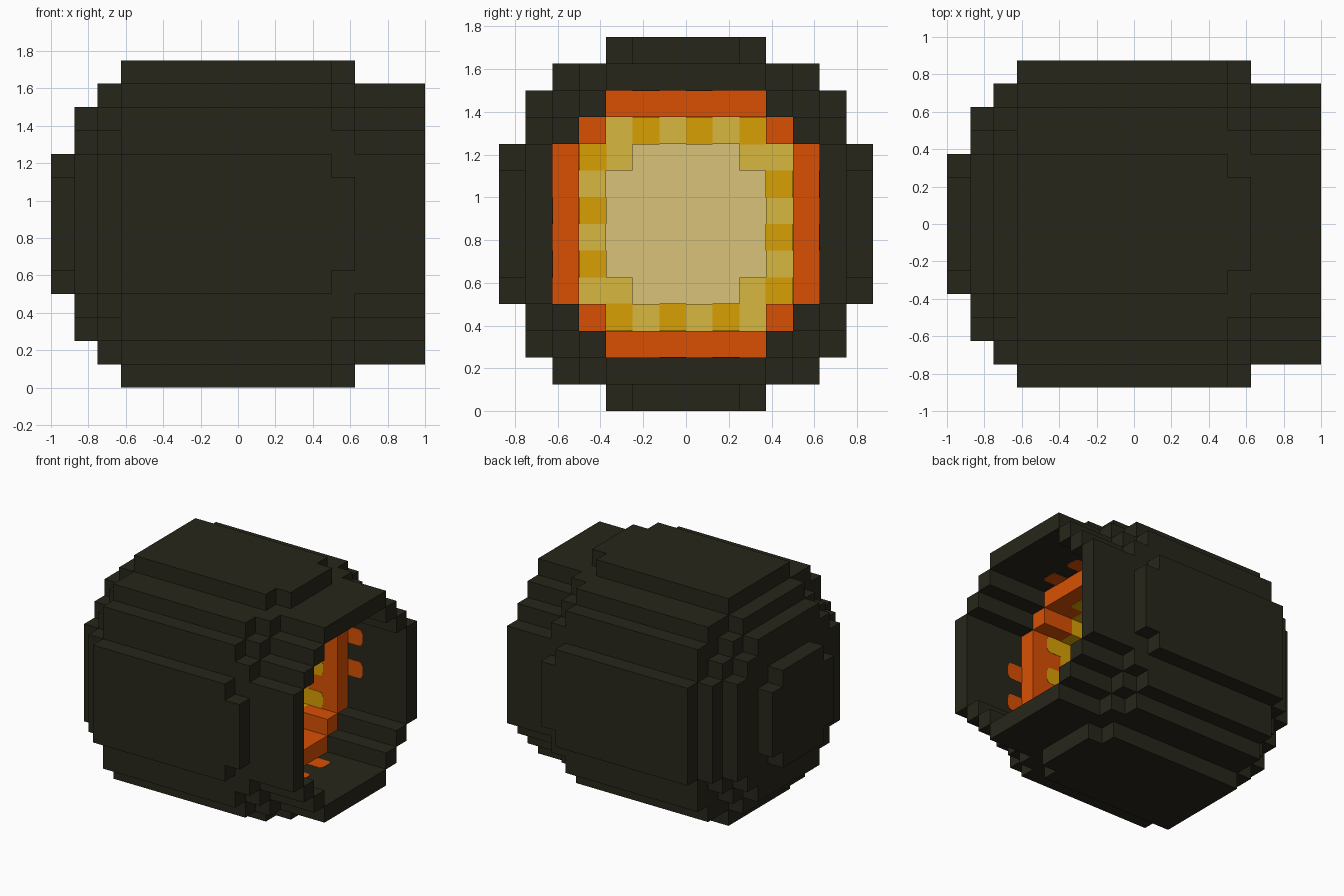
import bpy, bmesh
from mathutils import Vector

cube = bpy.data.objects.get("Cube")
if cube:
    bpy.data.objects.remove(cube)

U = 0.125      # one block
MID = 7        # height of the tunnel axis in blocks
EPS = 0.02     # how far painted cells stand proud, in blocks


def material(name, rgb):
    lin = [((c / 255 + 0.055) / 1.055) ** 2.4 for c in rgb]
    m = bpy.data.materials.new(name)
    m.use_nodes = True
    m.diffuse_color = (*lin, 1)
    bsdf = m.node_tree.nodes["Principled BSDF"]
    bsdf.inputs["Base Color"].default_value = (*lin, 1)
    bsdf.inputs["Roughness"].default_value = 0.9
    return m


DARK = material("dark shell", (39, 38, 26))
ORANGE = material("hot orange", (217, 80, 2))
GOLD = material("gold", (217, 160, 2))
PALE = material("pale gold", (217, 183, 64))
BEIGE = material("glowing beige", (217, 194, 122))


def finish(name, bm, mat):
    bmesh.ops.remove_doubles(bm, verts=bm.verts, dist=1e-4)
    for v in bm.verts:
        v.co = Vector((v.co.x, v.co.y, v.co.z + MID)) * U
    mesh = bpy.data.meshes.new(name)
    bm.to_mesh(mesh)
    bm.free()
    mesh.materials.append(mat)
    ob = bpy.data.objects.new(name, mesh)
    bpy.context.collection.objects.link(ob)


def quad(bm, *pts):
    bm.faces.new([bm.verts.new(p) for p in pts])


def prism(name, x0, x1, outer, hole, mat):
    """Stepped disc or ring along x; profiles list the (half width, half height) boxes they cover."""
    def inside(profile, y, z):
        return any(abs(y + 0.5) < a and abs(z + 0.5) < b for a, b in profile)

    cells = {(y, z) for y in range(-8, 8) for z in range(-8, 8)
             if inside(outer, y, z) and not inside(hole, y, z)}
    bm = bmesh.new()
    for y, z in cells:
        corners = [(y, z), (y + 1, z), (y + 1, z + 1), (y, z + 1)]
        quad(bm, *[(x1, *c) for c in corners])
        quad(bm, *[(x0, *c) for c in reversed(corners)])
        # side walls only where the neighbouring cell is empty
        for i, (dy, dz) in enumerate([(0, -1), (1, 0), (0, 1), (-1, 0)]):
            if (y + dy, z + dz) not in cells:
                a, b = corners[i], corners[(i + 1) % 4]
                quad(bm, (x0, *a), (x0, *b), (x1, *b), (x1, *a))
    finish(name, bm, mat)


def checks(name, x0, x1, r0, r1, steps, mat, tip=0):
    """Painted cells on the four tunnel walls, turned in quarter steps, with optional rounded tips."""
    bm = bmesh.new()
    tips = []
    for turn in range(4):
        for t in steps:
            lo, hi = (r0, t), (r1, t + 1)
            for _ in range(turn):
                lo, hi = (-lo[1], lo[0]), (-hi[1], hi[0])
            low = Vector((x0, min(lo[0], hi[0]), min(lo[1], hi[1])))
            high = Vector((x1, max(lo[0], hi[0]), max(lo[1], hi[1])))
            box = bmesh.ops.create_cube(bm, size=1)["verts"]
            for v in box:
                v.co = v.co * (high - low) + (low + high) / 2
            # edges at the mouth end that point away from the tunnel wall
            across = 2 if turn % 2 == 0 else 1
            for e in {e for v in box for e in v.link_edges}:
                a, b = e.verts[0].co, e.verts[1].co
                if min(a.x, b.x) > x1 - 1e-4 and abs(a[across] - b[across]) < 1e-4:
                    tips.append(e)
    if tip:
        bmesh.ops.bevel(bm, geom=tips, offset=tip, segments=3, profile=0.5, affect='EDGES')
    finish(name, bm, mat)


# Cross-sections
BODY = [(7, 3), (6, 5), (5, 6), (3, 7)]
SHOULDER = [(7, 2), (6, 4), (5, 5), (4, 6), (2, 7)]
RIM = [(6, 3), (5, 4), (4, 5), (3, 6)]
WIDE = [(5, 3), (4, 4), (3, 5)]
MIDDLE = [(4, 3), (3, 4)]
SMALL = [(3, 2), (2, 3)]

# Dark outer shell, from the closed back to the open mouth
prism("back_cap", -8, -7, SMALL, [], DARK)
prism("back_plate", -7, -6, WIDE, [], DARK)
prism("back_rim", -6, -5, RIM, [], DARK)
prism("body_rear", -5, -2, BODY, [], DARK)
prism("body_front", -2, 4, BODY, WIDE, DARK)
prism("shoulder", 4, 5, SHOULDER, WIDE, DARK)
prism("mouth_rim", 5, 8, RIM, WIDE, DARK)

# Stepped collars narrowing towards the glowing core
prism("orange_collar", 2, 4, WIDE, MIDDLE, ORANGE)
prism("gold_collar", 1, 2, WIDE, MIDDLE, GOLD)
prism("inner_collar", -1, 1, WIDE, SMALL, PALE)
prism("core", -2, -1, WIDE, [], BEIGE)

# Alternating painted cells where one colour runs into the next
checks("orange_tabs", 4, 5, 5 - EPS, 5.04, (-1, 1), ORANGE, 0.25)
checks("gold_tabs", 2, 3, 4 - EPS, 4.04, (-3, -1, 1), GOLD, 0.25)
checks("gold_collar_checks", EPS, 1 + EPS, 3 - EPS, 4, (-3, -1, 1), GOLD)
